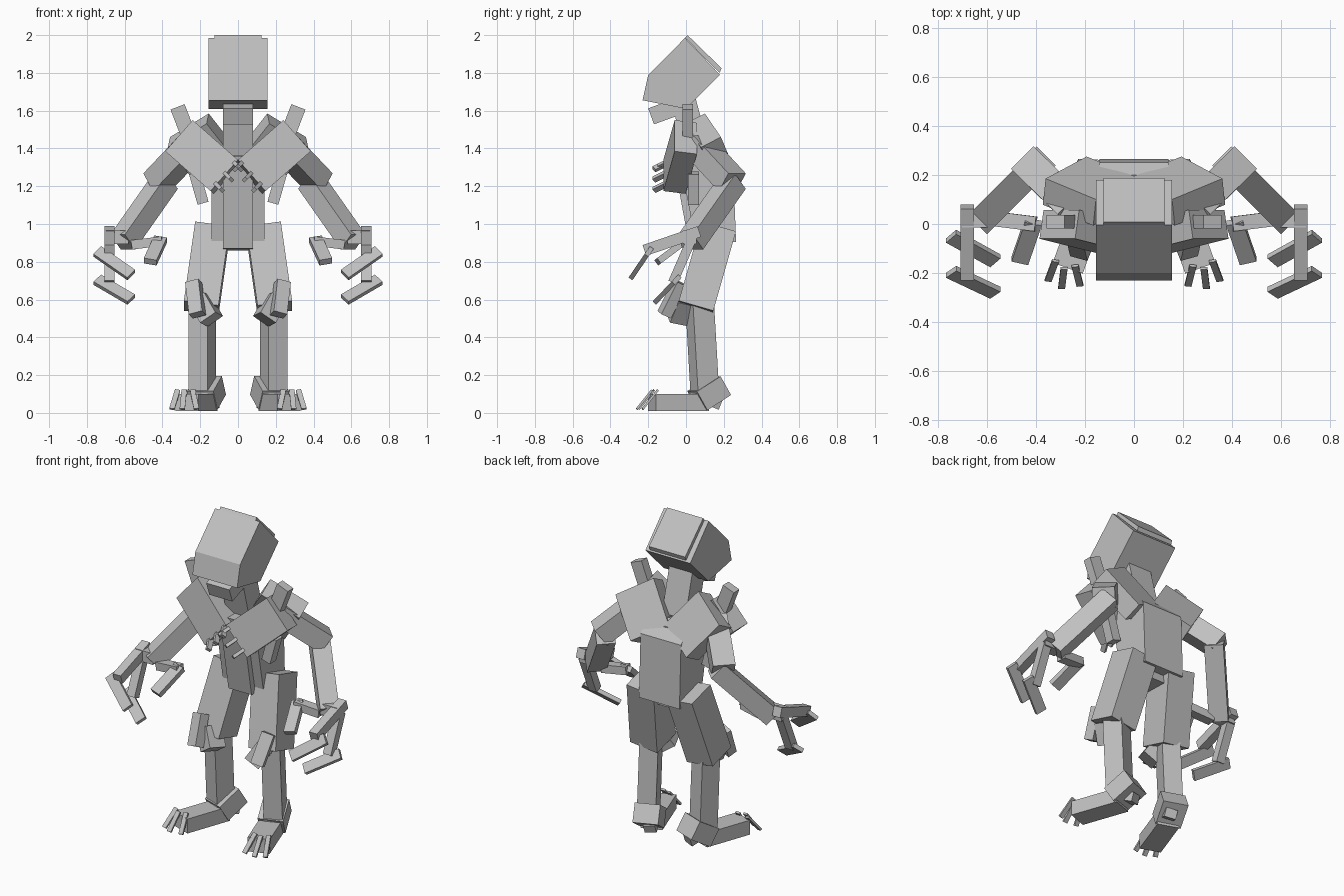
import bpy, bmesh
from mathutils import Vector, Matrix

if "Cube" in bpy.data.objects:
    bpy.data.objects.remove(bpy.data.objects["Cube"])

GREY = (0.53, 0.53, 0.53, 1)
mat = bpy.data.materials.new("plain grey")
mat.use_nodes = True
mat.diffuse_color = GREY
mat.node_tree.nodes["Principled BSDF"].inputs["Base Color"].default_value = GREY


def finish(name, bm):
    bmesh.ops.recalc_face_normals(bm, faces=bm.faces)
    mesh = bpy.data.meshes.new(name)
    bm.to_mesh(mesh)
    bm.free()
    mesh.materials.append(mat)
    obj = bpy.data.objects.new(name, mesh)
    bpy.context.collection.objects.link(obj)


def block(name, centre, ex, ey, ez, sides):
    """Box with three edge vectors, repeated for each listed side."""
    m = Matrix((ex, ey, ez)).transposed().to_4x4()
    m.translation = centre
    for s in sides:
        bm = bmesh.new()
        bmesh.ops.create_cube(bm, size=1, matrix=Matrix.Diagonal((s, 1, 1, 1)) @ m)
        label = name if len(sides) == 1 else ("left_" if s > 0 else "right_") + name
        finish(label, bm)


def beam(name, start, end, width, depth, hint=(1, 0, 0), sides=(1, -1)):
    """Box along a line; its width runs along the hint direction."""
    a, b = Vector(start), Vector(end)
    axis = b - a
    across = Vector(hint) - Vector(hint).project(axis)
    across.normalize()
    block(name, (a + b) / 2, across * width, axis.cross(across).normalized() * depth, axis, sides)


def slab(name, corner, end_a, end_b, thick):
    """Plate from one corner and its two neighbours, thickened inwards."""
    c = Vector(corner)
    u, v = Vector(end_a) - c, Vector(end_b) - c
    v -= v.project(u)
    n = u.cross(v).normalized() * thick
    block(name, c + (u + v + n) / 2, u, v, n, (1, -1))


def extrude(name, profile, half):
    """Side profile in y, z extruded across x."""
    bm = bmesh.new()
    face = bm.faces.new([bm.verts.new((-half, y, z)) for y, z in profile])
    out = bmesh.ops.extrude_face_region(bm, geom=[face])
    bmesh.ops.translate(bm, vec=(2 * half, 0, 0),
                        verts=[v for v in out["geom"] if isinstance(v, bmesh.types.BMVert)])
    finish(name, bm)


# Head, back plate, jaw and neck
extrude("head", [(-0.005, 1.985), (-0.2, 1.79), (-0.23, 1.655), (0.0, 1.61), (0.18, 1.79)], 0.155)
extrude("head_back_plate", [(-0.005, 1.985), (0.008, 2.0), (0.188, 1.825), (0.178, 1.80)], 0.125)
beam("jaw", (0, -0.185, 1.57), (0, -0.02, 1.63), 0.16, 0.09, sides=(1,))
beam("neck", (0, -0.02, 1.68), (0, 0.06, 1.38), 0.16, 0.13, sides=(1,))

# Torso
extrude("abdomen", [(-0.03, 1.33), (0.05, 0.91), (0.265, 0.905), (0.25, 1.30), (0.16, 1.40)], 0.14)
extrude("belly_panel", [(-0.07, 1.36), (0.02, 0.87), (0.2, 0.86), (0.2, 1.36)], 0.08)
slab("back_plate", (0.155, 0.10, 1.585), (0.36, 0.185, 1.46), (0, 0.195, 1.365), -0.12)
slab("chest_plate", (0.24, -0.06, 1.55), (0.385, -0.06, 1.385), (0, -0.12, 1.34), 0.12)
beam("shoulder_spike", (0.235, 0.01, 1.4), (0.32, 0.01, 1.62), 0.08, 0.055)
beam("side_spike", (0.23, 0.04, 1.27), (0.185, 0.04, 1.11), 0.06, 0.06)

# Rib teeth along the lower inner chest edge
for i in range(3):
    t = i / 2
    root = Vector((0.025 + 0.10 * t, -0.09, 1.33 - 0.11 * t))
    beam("rib_tooth_%d" % (i + 1), root, root + Vector((-0.04, -0.08, -0.04)), 0.03, 0.02, (1, 0, 1))

# Arms
beam("upper_arm", (0.24, 0.06, 1.42), (0.43, 0.245, 1.22), 0.13, 0.12, (1, -1, 0))
beam("forearm", (0.385, 0.25, 1.225), (0.61, 0.025, 0.905), 0.11, 0.11, (1, 1, 0))

# Hands with two hooked claws and a thumb
beam("upper_finger", (0.68, 0.07, 0.96), (0.68, -0.22, 0.86), 0.055, 0.06)
beam("lower_finger", (0.68, 0.03, 0.92), (0.68, -0.07, 0.69), 0.055, 0.05)
beam("knuckle", (0.58, 0.02, 0.93), (0.70, 0.02, 0.93), 0.07, 0.07, (0, 1, 0))
beam("upper_claw", (0.745, -0.195, 0.855), (0.565, -0.28, 0.73), 0.065, 0.025)
beam("lower_claw", (0.745, -0.05, 0.705), (0.565, -0.15, 0.60), 0.065, 0.025)
beam("thumb", (0.56, 0.02, 0.89), (0.40, 0.0, 0.91), 0.06, 0.05, (0, 1, 0))
beam("thumb_tip", (0.41, 0.01, 0.92), (0.465, -0.15, 0.80), 0.07, 0.035)

# Legs
beam("thigh", (0.135, 0.17, 0.975), (0.195, 0.05, 0.555), 0.185, 0.19)
beam("knee_guard", (0.235, -0.03, 0.69), (0.215, -0.115, 0.52), 0.075, 0.06, (1, 0.4, 0))
beam("knee_cap", (0.2, 0.0, 0.6), (0.14, -0.045, 0.495), 0.10, 0.11, (1, 0.4, 0))
beam("shin", (0.19, 0.07, 0.62), (0.19, 0.1, 0.1), 0.11, 0.12, (1, 0.4, 0))

# Feet, turned outwards, with three toe claws
beam("heel", (0.145, 0.185, 0.145), (0.19, 0.06, 0.065), 0.15, 0.115, (1, 0.4, 0))
beam("heel_pad", (0.14, 0.16, 0.08), (0.14, 0.14, 0.03), 0.07, 0.05, (1, 0.4, 0))
beam("foot", (0.17, 0.1, 0.055), (0.27, -0.18, 0.055), 0.13, 0.09)
for i, (x, y, dx) in enumerate([(0.24, -0.17, -0.02), (0.285, -0.18, 0.01), (0.32, -0.15, 0.03)]):
    beam("toe_claw_%d" % (i + 1), (x, y, 0.12), (x + dx, y - 0.08, 0.02), 0.028, 0.012)
